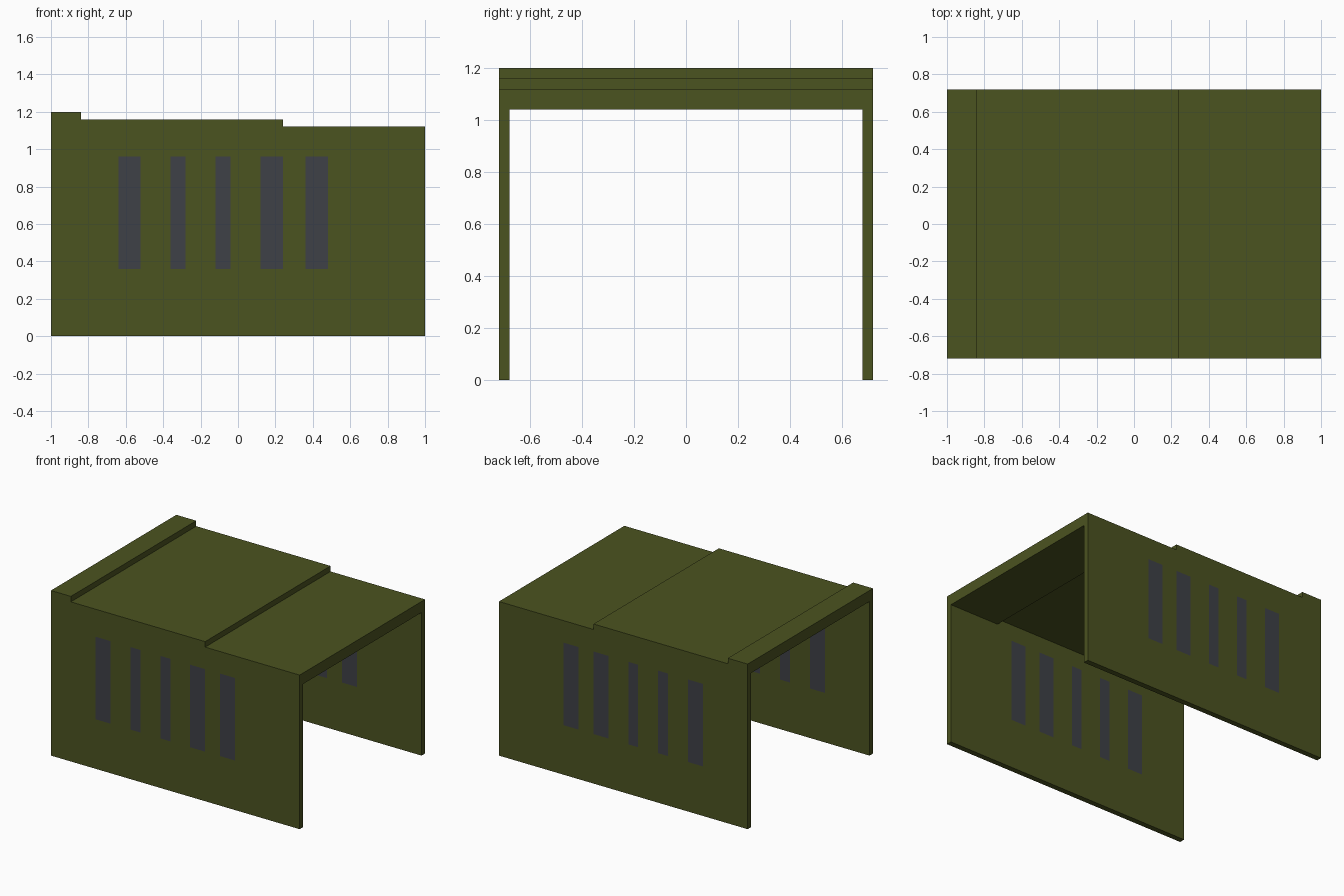
import bpy, bmesh
from mathutils import Vector

if "Cube" in bpy.data.objects:
    bpy.data.objects.remove(bpy.data.objects["Cube"])


def material(name, rgb):
    m = bpy.data.materials.new(name)
    m.diffuse_color = [((c / 255 + 0.055) / 1.055) ** 2.4 for c in rgb] + [1]
    m.use_nodes = True
    m.node_tree.nodes["Principled BSDF"].inputs["Base Color"].default_value = m.diffuse_color
    return m


GREEN = material("olive green", (75, 83, 32))
GLASS = material("dark slate glass", (62, 65, 71))

# Stepped roof line and matching stepped ceiling, as (x, z) going left to right
ROOF_LINE = [(-1, 1.2), (-0.84, 1.2), (-0.84, 1.16), (0.24, 1.16), (0.24, 1.12), (1, 1.12)]
CEILING = [(-1, 1.12), (-0.48, 1.12), (-0.48, 1.08), (0.6, 1.08), (0.6, 1.04), (1, 1.04)]
WINDOWS = [(-0.64, -0.52), (-0.36, -0.28), (-0.12, -0.04), (0.12, 0.24), (0.36, 0.48)]
SILL, HEAD = 0.36, 0.96


def extrude_profile(profile, y0, y1, caps=True):
    """Extrude an (x, z) outline from y0 to y1."""
    bm = bmesh.new()
    rings = [[bm.verts.new((x, y, z)) for x, z in profile] for y in (y0, y1)]
    n = len(profile)
    for i in range(n):
        j = (i + 1) % n
        bm.faces.new((rings[0][i], rings[0][j], rings[1][j], rings[1][i]))
    if caps:
        for ring in rings:
            bm.faces.new(ring)
        bmesh.ops.recalc_face_normals(bm, faces=bm.faces[:])
    bm.normal_update()
    return bm


def finish(bm, name):
    me = bpy.data.meshes.new(name)
    bm.to_mesh(me)
    bm.free()
    me.materials.append(GREEN)
    me.materials.append(GLASS)
    ob = bpy.data.objects.new(name, me)
    bpy.context.collection.objects.link(ob)


# Side walls with flush windows cut into both faces
def wall(name, y0, y1):
    bm = extrude_profile([(-1, 0)] + ROOF_LINE + [(1, 0)], y0, y1)
    cuts = [((0, 0, z), (0, 0, 1)) for z in (SILL, HEAD)]
    cuts += [((x, 0, 0), (1, 0, 0)) for w in WINDOWS for x in w]
    for co, no in cuts:
        bmesh.ops.bisect_plane(bm, geom=bm.verts[:] + bm.edges[:] + bm.faces[:],
                               plane_co=Vector(co), plane_no=Vector(no))
    for f in bm.faces:
        c = f.calc_center_median()
        in_window = SILL < c.z < HEAD and any(a < c.x < b for a, b in WINDOWS)
        f.material_index = int(in_window and abs(f.normal.y) > 0.9)
    finish(bm, name)


wall("front_wall", -0.72, -0.68)
wall("back_wall", 0.68, 0.72)

# Stepped roof slab between the walls; its ends are hidden by them
finish(extrude_profile(ROOF_LINE + CEILING[::-1], 0.68, -0.68, caps=False), "roof")
